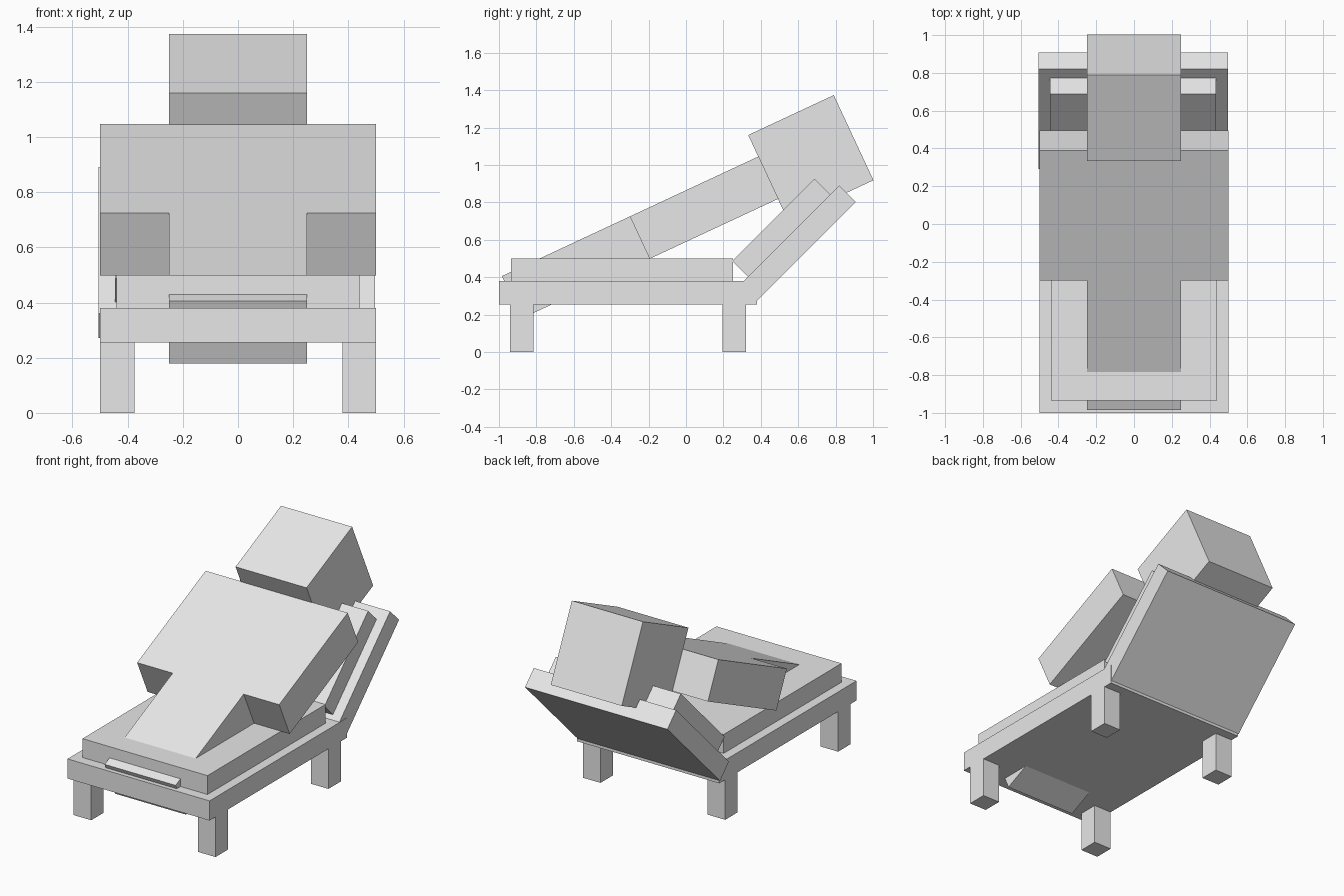
import bpy
import math
from mathutils import Matrix, Vector

cube = bpy.data.objects.get("Cube")
if cube:
    bpy.data.objects.remove(cube, do_unlink=True)

# One plain grey for everything
GREY = (0.8, 0.8, 0.8, 1.0)
grey = bpy.data.materials.new("light_grey")
grey.use_nodes = True
grey.diffuse_color = GREY
grey.node_tree.nodes["Principled BSDF"].inputs["Base Color"].default_value = GREY


def box(name, x, y, z, matrix=Matrix.Identity(4)):
    """Box spanning the (min, max) pairs, then moved by matrix."""
    bpy.ops.mesh.primitive_cube_add(size=1)
    ob = bpy.context.object
    ob.name = ob.data.name = name
    centre = Vector([(a + b) / 2 for a, b in (x, y, z)])
    size = [b - a for a, b in (x, y, z)]
    ob.data.transform(matrix @ Matrix.Translation(centre) @ Matrix.Diagonal((*size, 1)))
    ob.data.materials.append(grey)
    return ob


def tilt(degrees, y, z):
    """Frame at (0, y, z) whose local y axis leans up towards the back."""
    return Matrix.Translation((0, y, z)) @ Matrix.Rotation(math.radians(degrees), 4, 'X')


# Bed: frame, mattress and four short legs
box("bed_frame", (-0.5, 0.5), (-1.0, 0.38), (0.255, 0.38))
box("mattress", (-0.44, 0.44), (-0.935, 0.25), (0.38, 0.50))
for end, y in (("front", (-0.94, -0.815)), ("back", (0.195, 0.32))):
    for side, x in (("right", (-0.5, -0.375)), ("left", (0.378, 0.5))):
        box(f"{end}_{side}_leg", x, y, (0, 0.26))

# Raised backrest and its cushion, measured from the backrest's lower top edge
rest = tilt(45, 0.29, 0.36)
box("backrest", (-0.505, 0.497), (0, 0.75), (-0.125, 0), rest)
box("backrest_cushion", (-0.445, 0.435), (0.06, 0.682), (0, 0.12), rest)

# Reclining figure, measured from the waist on its upper surface
body = tilt(25, -0.30, 0.725)
box("figure_legs", (-0.25, 0.25), (-0.755, 0), (-0.25, 0), body)
box("figure_torso", (-0.5, 0.5), (0, 0.76), (-0.25, 0), body)
box("figure_head", (-0.25, 0.25), (0.757, 1.262), (-0.375, 0.127), body)
